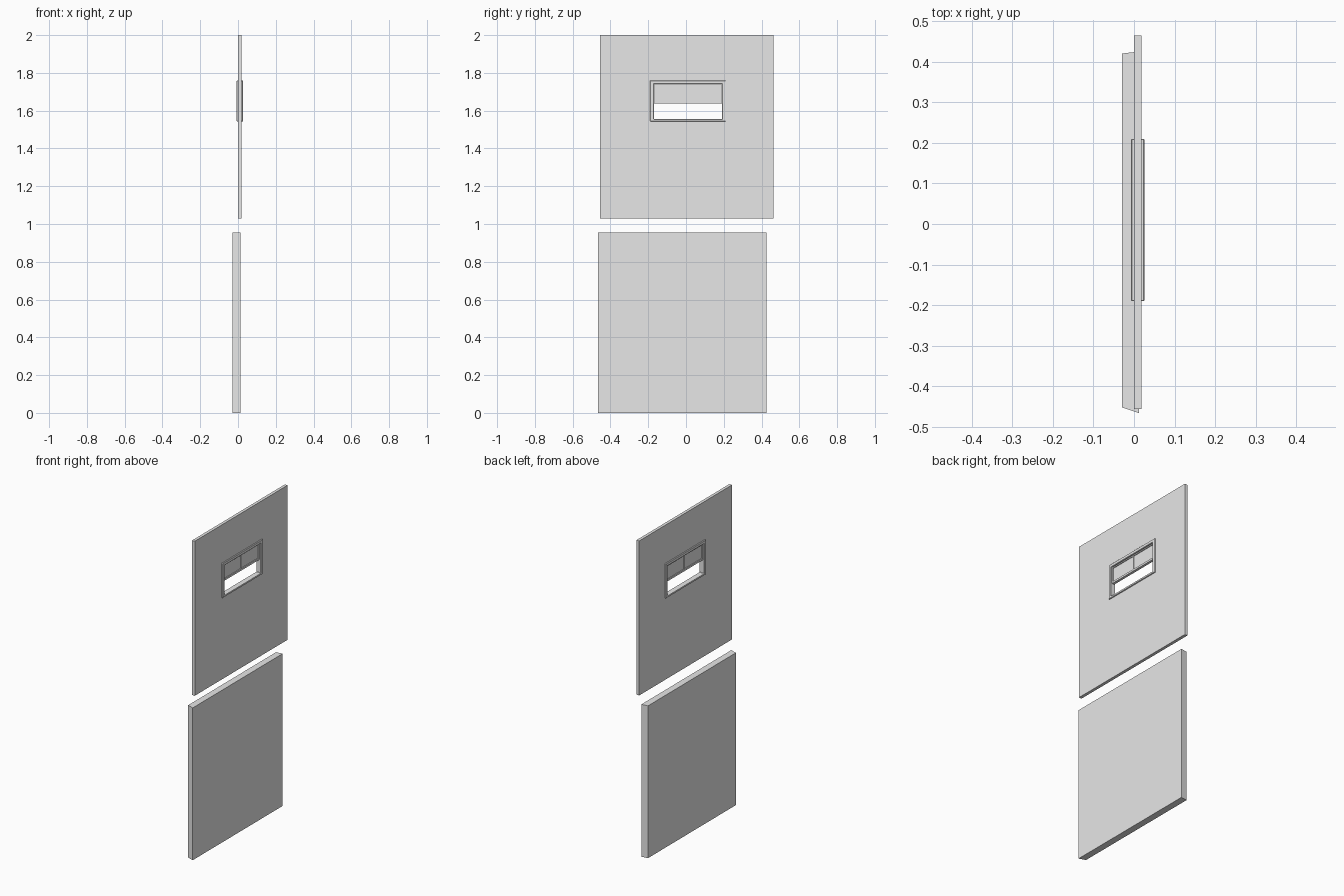
import bpy
import bmesh

cube = bpy.data.objects.get("Cube")
if cube:
    bpy.data.objects.remove(cube, do_unlink=True)

# Single flat paint
grey = bpy.data.materials.new("light_grey_paint")
grey.use_nodes = True
colour = (0.8, 0.8, 0.8, 1)
grey.diffuse_color = colour
grey.node_tree.nodes["Principled BSDF"].inputs["Base Color"].default_value = colour


def finish(name, bm):
    bmesh.ops.recalc_face_normals(bm, faces=bm.faces)
    mesh = bpy.data.meshes.new(name)
    bm.to_mesh(mesh)
    bm.free()
    mesh.materials.append(grey)
    obj = bpy.data.objects.new(name, mesh)
    bpy.context.collection.objects.link(obj)
    return obj


def prism(name, outline, z0, z1):
    """Extrude an (x, y) outline from z0 to z1."""
    bm = bmesh.new()
    face = bm.faces.new([bm.verts.new((x, y, z0)) for x, y in outline])
    top = bmesh.ops.extrude_face_region(bm, geom=[face])["geom"]
    bmesh.ops.translate(bm, vec=(0, 0, z1 - z0),
                        verts=[v for v in top if isinstance(v, bmesh.types.BMVert)])
    return finish(name, bm)


def box(name, x0, x1, y0, y1, z0, z1):
    return prism(name, [(x0, y0), (x1, y0), (x1, y1), (x0, y1)], z0, z1)


def ring(name, outer, inner, x0, x1):
    """Rectangular slab with a hole; rectangles are (y0, y1, z0, z1)."""
    bm = bmesh.new()

    def loop(rect, x):
        y0, y1, z0, z1 = rect
        return [bm.verts.new((x, y, z)) for y, z in
                ((y0, z0), (y1, z0), (y1, z1), (y0, z1))]

    loops = [loop(outer, x0), loop(outer, x1), loop(inner, x1), loop(inner, x0)]
    for a, b in zip(loops, loops[1:] + loops[:1]):
        for i in range(4):
            j = (i + 1) % 4
            bm.faces.new((a[i], a[j], b[j], b[i]))
    return finish(name, bm)


# Lower door panel, slightly skewed at its ends
prism("lower_panel", [(-0.03, -0.452), (0.012, -0.466), (0.012, 0.425), (-0.03, 0.42)],
      0, 0.956)

# Upper door panel with its window opening
ring("upper_panel", (-0.456, 0.464, 1.03, 2.0), (-0.18, 0.2, 1.545, 1.75), 0.0, 0.019)

# Window trim standing proud on both sides
trim = ring("window_trim", (-0.19, 0.21, 1.543, 1.76), (-0.17, 0.19, 1.555, 1.741),
            -0.007, 0.026)
bevel = trim.modifiers.new("soft_edges", "BEVEL")
bevel.width = 0.002

# Half-open sash filling the upper part of the window
box("sash_pane", 0.006, 0.012, -0.172, 0.192, 1.645, 1.743)
ring("sash_frame", (-0.172, 0.192, 1.638, 1.743), (-0.163, 0.183, 1.65, 1.735),
     0.001, 0.017)
box("sash_mullion", 0.002, 0.016, 0.006, 0.014, 1.648, 1.737)
